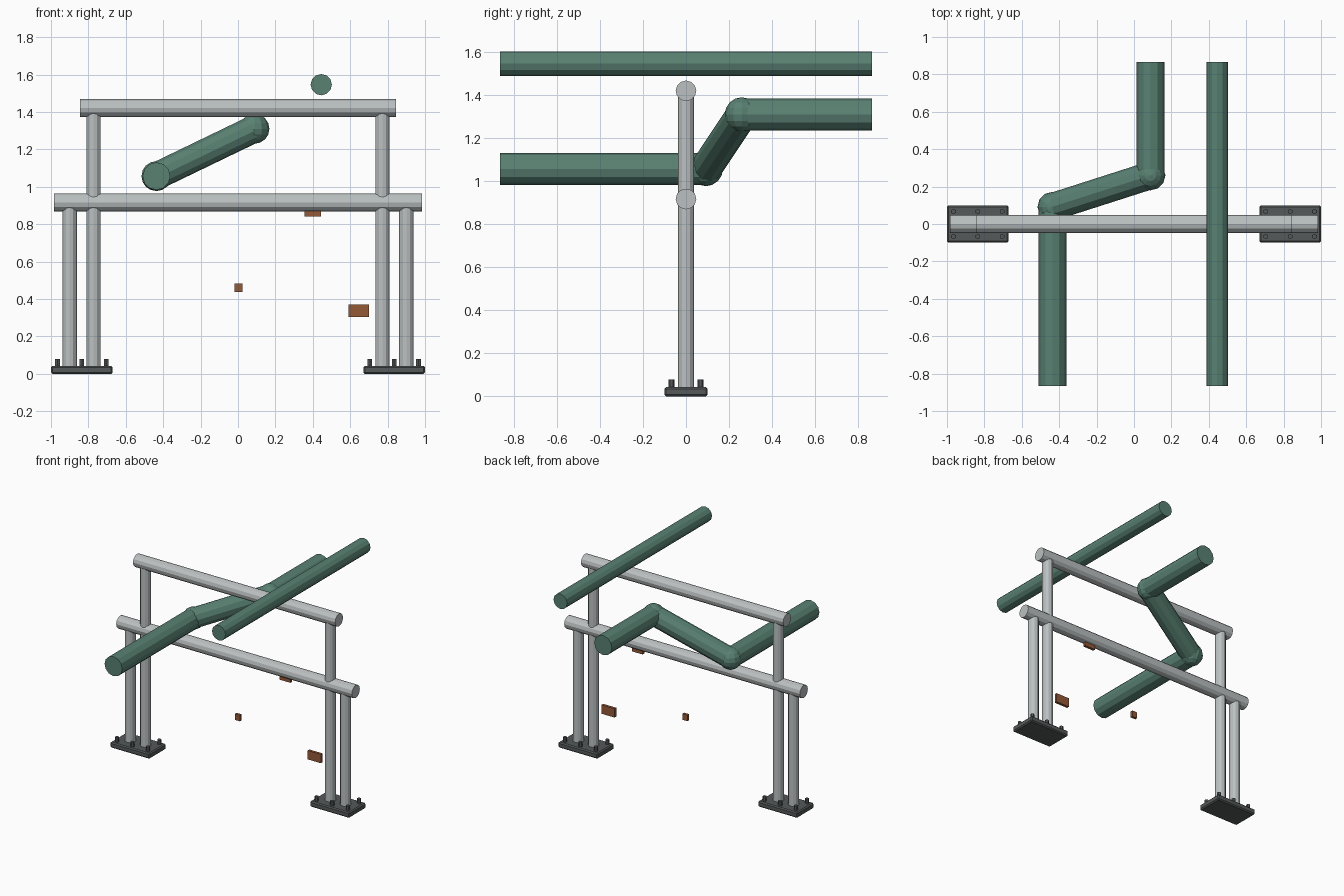
import bpy, math
from mathutils import Vector

if "Cube" in bpy.data.objects:
    bpy.data.objects.remove(bpy.data.objects["Cube"])


def material(name, rgb):
    m = bpy.data.materials.new(name)
    m.diffuse_color = (*rgb, 1)
    m.use_nodes = True
    m.node_tree.nodes["Principled BSDF"].inputs["Base Color"].default_value = m.diffuse_color
    return m


STEEL = material("galvanised_steel", (0.50, 0.53, 0.53))
DARK = material("dark_steel", (0.09, 0.10, 0.10))
GREEN = material("green_pipe", (0.10, 0.22, 0.17))
RUST = material("rust_tag", (0.30, 0.10, 0.04))


def finish(name, mat):
    ob = bpy.context.object
    ob.name = name
    ob.data.materials.append(mat)
    return ob


def tube(name, a, b, r, sides, mat):
    a, b = Vector(a), Vector(b)
    d = b - a
    bpy.ops.mesh.primitive_cylinder_add(
        vertices=sides, radius=r, depth=d.length, location=(a + b) / 2,
        rotation=d.to_track_quat('Z', 'Y').to_euler())
    return finish(name, mat)


def box(name, centre, size, mat, bevel=0):
    bpy.ops.mesh.primitive_cube_add(size=1, location=centre)
    ob = finish(name, mat)
    ob.scale = size
    bpy.ops.object.transform_apply(location=False, rotation=False, scale=True)
    if bevel:
        mod = ob.modifiers.new("bevel", 'BEVEL')
        mod.width, mod.segments = bevel, 1
    return ob


# Horizontal beams
tube("upper_beam", (-0.845, 0, 1.42), (0.845, 0, 1.42), 0.048, 12, STEEL)
tube("lower_beam", (-0.985, 0, 0.917), (0.985, 0, 0.917), 0.048, 12, STEEL)

# Posts, base plates and bolts on each side
for side, s in (("left", -1), ("right", 1)):
    tube(f"{side}_outer_post", (s * 0.90, 0, 0.03), (s * 0.90, 0, 0.917), 0.038, 12, STEEL)
    tube(f"{side}_inner_post", (s * 0.772, 0, 0.03), (s * 0.772, 0, 1.42), 0.038, 12, STEEL)
    box(f"{side}_base_plate", (s * 0.835, 0, 0.0215), (0.33, 0.2, 0.043), DARK, 0.008)
    for i in (-1, 0, 1):
        for j in (-1, 1):
            x, y = s * 0.835 + i * 0.13, j * 0.067
            tube(f"{side}_bolt", (x, y, 0.03), (x, y, 0.078), 0.014, 6, DARK)

# Straight pipe over the frame
tube("thin_pipe", (0.445, -0.865, 1.546), (0.445, 0.865, 1.546), 0.057, 12, GREEN)

# Bent pipe through the frame, with ball elbows
path = [(-0.436, -0.865, 1.057), (-0.436, 0.092, 1.057),
        (0.088, 0.26, 1.31), (0.088, 0.865, 1.31)]
for n, (a, b) in enumerate(zip(path, path[1:])):
    tube(f"bent_pipe_{n + 1}", a, b, 0.074, 12, GREEN)
for n, p in enumerate(path[1:3]):
    bpy.ops.mesh.primitive_uv_sphere_add(segments=12, ring_count=8, radius=0.08, location=p)
    finish(f"pipe_elbow_{n + 1}", GREEN)

# Small rust-coloured tags
box("beam_tag", (0.40, 0, 0.87), (0.09, 0.02, 0.056), RUST)
box("middle_tag", (0.002, 0, 0.461), (0.042, 0.02, 0.046), RUST)
box("post_tag", (0.645, 0, 0.336), (0.11, 0.02, 0.067), RUST)
